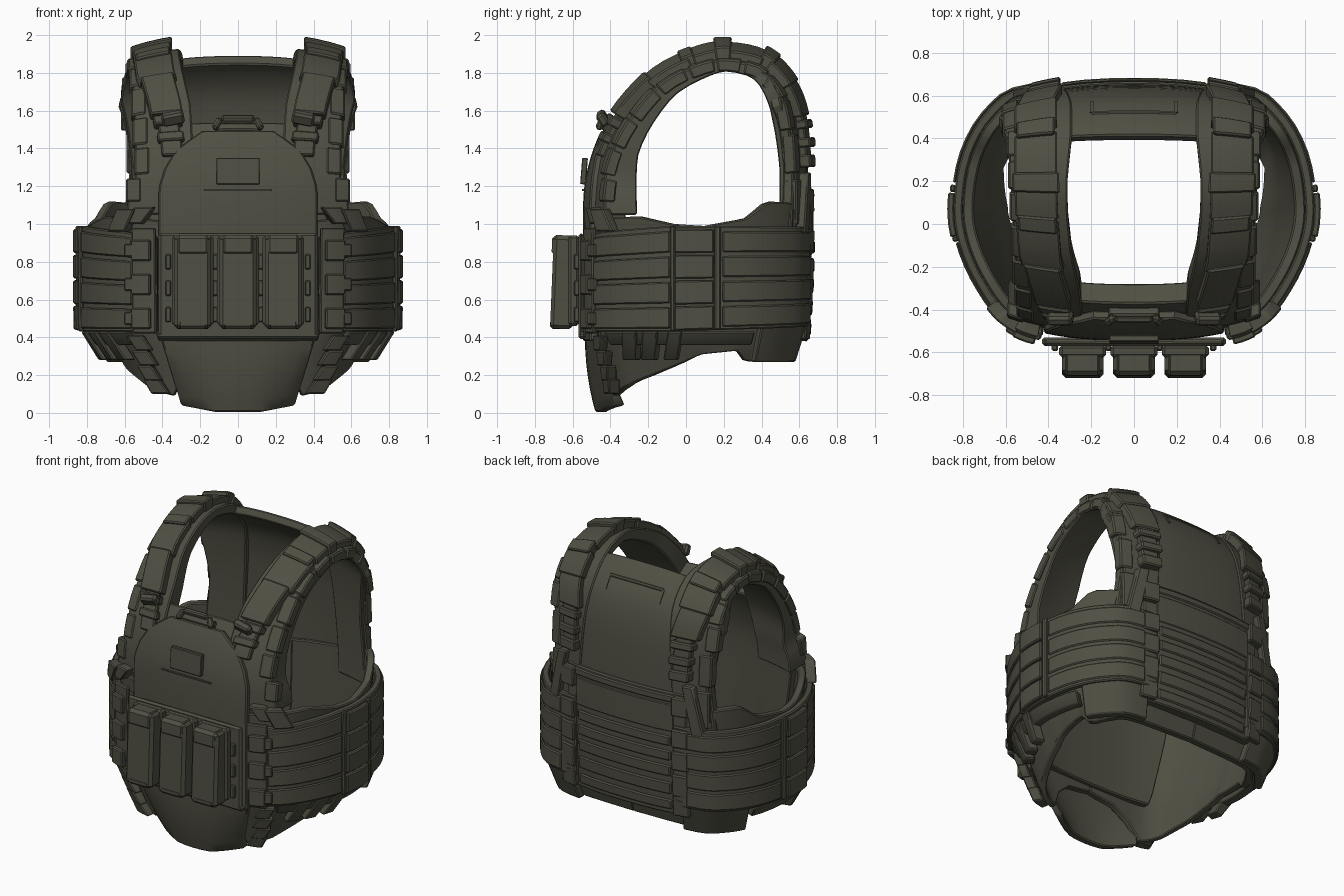
import bpy, bmesh, math
from mathutils import Vector, Matrix

if "Cube" in bpy.data.objects:
    bpy.data.objects.remove(bpy.data.objects["Cube"])

mat = bpy.data.materials.new("olive_fabric")
mat.diffuse_color = (0.080, 0.078, 0.056, 1)
mat.use_nodes = True
mat.node_tree.nodes["Principled BSDF"].inputs["Base Color"].default_value = mat.diffuse_color


def finish(name, bm, bevel, mirror):
    """Soften hard edges, optionally mirror across x, and make the object."""
    bmesh.ops.recalc_face_normals(bm, faces=bm.faces)
    if bevel:
        hard = [e for e in bm.edges if e.calc_face_angle(0) > 0.9]
        bmesh.ops.bevel(bm, geom=hard, offset=bevel, segments=1, affect='EDGES', clamp_overlap=True)
    if mirror:
        dup = bmesh.ops.duplicate(bm, geom=bm.verts[:] + bm.edges[:] + bm.faces[:])["geom"]
        for v in dup:
            if isinstance(v, bmesh.types.BMVert):
                v.co.x *= -1
        bmesh.ops.reverse_faces(bm, faces=[f for f in dup if isinstance(f, bmesh.types.BMFace)])
    me = bpy.data.meshes.new(name)
    bm.to_mesh(me)
    bm.free()
    me.materials.append(mat)
    me.shade_smooth()
    me.set_sharp_from_angle(angle=math.radians(32))
    bpy.context.collection.objects.link(bpy.data.objects.new(name, me))


def slab(name, f, nu, nv, bevel=0.008, mirror=False):
    """Closed curved slab from f(u, v, w); w = 0 inside, w = 1 outside."""
    bm = bmesh.new()
    g = [[[bm.verts.new(f(i / nu, j / nv, w)) for j in range(nv + 1)] for i in range(nu + 1)] for w in (0, 1)]
    for i in range(nu):
        for j in range(nv):
            for s in g:
                bm.faces.new((s[i][j], s[i + 1][j], s[i + 1][j + 1], s[i][j + 1]))
    for i in range(nu):
        for j in (0, nv):
            bm.faces.new((g[0][i][j], g[0][i + 1][j], g[1][i + 1][j], g[1][i][j]))
    for j in range(nv):
        for i in (0, nu):
            bm.faces.new((g[0][i][j], g[0][i][j + 1], g[1][i][j + 1], g[1][i][j]))
    finish(name, bm, bevel, mirror)


def box(name, c, size, rx=0, ry=0, rz=0, bevel=0.012, mirror=False):
    bm = bmesh.new()
    rot = Matrix.Rotation(rz, 4, 'Z') @ Matrix.Rotation(ry, 4, 'Y') @ Matrix.Rotation(rx, 4, 'X')
    bmesh.ops.create_cube(bm, size=1, matrix=Matrix.Translation(c) @ rot @ Matrix.Diagonal((*size, 1)))
    finish(name, bm, bevel, mirror)


def spline(pts, t):
    i = max(0, min(int(t), len(pts) - 2))
    k = t - i
    a, b, c, d = (Vector(pts[max(0, min(j, len(pts) - 1))]) for j in (i - 1, i, i + 1, i + 2))
    return b + 0.5 * k * (c - a + k * (2 * a - 5 * b + 4 * c - d + k * (3 * (b - c) + d - a)))


def tab(pairs, t):
    """Piecewise linear lookup; plain numbers pass through."""
    if isinstance(pairs, (int, float)):
        return pairs
    for (a, p), (b, q) in zip(pairs, pairs[1:]):
        if t <= b:
            return p + (q - p) * max(0, (t - a) / (b - a))
    return pairs[-1][1]


# side profile (y, z): up the chest, over the shoulder, down the back
ARCH = [(-.50, .38), (-.50, .8), (-.50, 1.1), (-.48, 1.27), (-.42, 1.45), (-.31, 1.63), (-.15, 1.80), (.05, 1.90),
        (.22, 1.93), (.42, 1.885), (.56, 1.74), (.62, 1.55), (.64, 1.3), (.645, 1.0), (.64, .7), (.62, .38)]
# half of the waist loop (x, y), front centre to back centre
RING = [(0, -.53), (.40, -.52), (.60, -.44), (.73, -.27), (.81, -.08), (.83, .10), (.79, .33), (.68, .52),
        (.50, .63), (0, .65)]


def arch(t, x, off):
    p, d = spline(ARCH, t), (spline(ARCH, min(t + .03, 15)) - spline(ARCH, max(t - .03, 0))).normalized()
    off -= .07 * (abs(x) / .55) ** 2.5
    return Vector((x, p.x - d.y * off, p.y + d.x * off))


def ring(s, z, off):
    p, d = spline(RING, s), (spline(RING, min(s + .03, 9)) - spline(RING, max(s - .03, 0))).normalized()
    k = max(0, (.45 - z) / .45)
    return Vector(((p.x + d.y * off) * (1 - .17 * k), (p.y - d.x * off) * (1 - .2 * k), z))


def over(name, t0, t1, x0, x1, o0, o1, nt=4, nx=3, mirror=True, bevel=0.008):
    def f(u, v, w):
        t = t0 + (t1 - t0) * u
        a, b = tab(x0, t), tab(x1, t)
        return arch(t, a + (b - a) * v, tab((o0, o1)[w], t))
    slab(name, f, nt, nx, bevel, mirror)


def panel(name, t0, t1, half, o0, o1, nt=16, nx=12):
    neg = -half if isinstance(half, (int, float)) else [(t, -w) for t, w in half]
    over(name, t0, t1, neg, half, o0, o1, nt, nx, False)


def around(name, s0, s1, z0, z1, o0, o1, ns=6, nz=1, skew=0, bevel=0.007, lean=0):
    """Band round the waist; lean pulls its lower edge inward."""
    def f(u, v, w):
        s = s0 + (s1 - s0) * u
        a, b = tab(z0, s), tab(z1, s)
        return ring(s + skew * (v - .5), a + (b - a) * v, (o0, o1)[w] - tab(lean, s) * (1 - v))
    slab(name, f, ns, nz, bevel, True)


# padded inner shell around the waist
around("waist_liner", 0, 9,
       [(0, .34), (.6, .30), (1, .09), (2, .14), (3, .20), (4, .26), (5, .31), (6, .33), (6.3, .27), (9, .28)],
       [(0, .98), (1.5, 1.03), (3, 1.04), (4, 1.0), (5, .99), (6, 1.03), (6.6, 1.12), (7.6, 1.11), (9, 1.0)],
       -.08, -.03, 36, 8, lean=[(0, .02), (1, .03), (2, .06), (3, .10), (4, .13), (5, .13), (6.3, .07), (8, .03), (9, .02)])

# chest and back armour, shoulder pads
panel("chest_armor", 0, 4.5, [(0, .42), (1, .52), (2, .57), (3, .51), (4, .36), (4.5, .25)], -.11, 0)
panel("chest_carrier", 0, 4.15, [(0, .42), (2.5, .42), (3.1, .39), (3.65, .33), (4.15, .19)], 0, .045)
panel("back_armor", 8.95, 15,
      [(8.9, .30), (9.4, .46), (10, .61), (10.4, .635), (11, .60), (12, .57), (13, .61), (15, .57)], -.05, .005, 24)
DEEP = [(2, -.16), (3, -.16), (4, -.12), (5, -.10), (6, -.08), (8, -.045), (9.5, -.055), (11, -.08), (13, -.07)]
over("shoulder_pad", 1.8, 13.4,
     [(2, .3), (3, .28), (4, .24), (5, .25), (6, .29), (7, .31), (8, .31), (9, .29), (10, .29), (13, .35)],
     [(2, .59), (3, .54), (5, .55), (7, .57), (9, .59), (10, .625), (11, .59), (12, .56), (13.4, .60)],
     DEEP, .015, 32, 4)
# quilted edge tabs along the arm opening
for i in range(12):
    t = 2.1 + i * .92
    e = tab([(2, .59), (3, .54), (5, .56), (9, .59), (10, .625), (11, .59), (12, .565), (13.4, .61)], t)
    over("arm_edge_tab", t, t + .8, e - .07, e + .008, -.04, .024, 2, 2)

# shoulder straps with buckles, front to back: (t0, t1, half width, outer offset)
STRAP_X = [(3, .34), (4, .355), (5, .39), (6, .44), (7, .455), (8, .46), (10, .46), (11, .42), (13, .40)]
for t0, t1, h, o in [(3.5, 4.7, .055, .045), (3.9, 4.15, .07, .06), (4.35, 4.6, .075, .075), (4.65, 5.8, .085, .075),
                     (5.7, 6.8, .10, .06), (6.6, 6.95, .09, .075), (6.9, 7.7, .10, .065), (7.6, 8.1, .11, .085),
                     (8.0, 9.0, .10, .06), (8.9, 9.3, .09, .085), (9.2, 10.0, .10, .07), (9.9, 10.9, .09, .06),
                     (10.8, 12.0, .055, .05), (11.0, 11.2, .075, .07), (11.4, 11.6, .07, .075), (11.75, 12, .065, .07)]:
    over("shoulder_strap", t0, t1, [(t, x - h) for t, x in STRAP_X], [(t, x + h) for t, x in STRAP_X], 0, o, 4, 3)
box("strap_release", (.345, -.44, 1.56), (.12, .05, .07), rx=.6, ry=.2, mirror=True)

# chest details: patch, seam, drag handle
box("chest_patch", (0, -.54, 1.28), (.23, .03, .14), rx=-.08, bevel=.004)
box("chest_seam", (0, -.545, 1.18), (.36, .012, .008), bevel=0)
panel("handle_base", 4.15, 4.35, .12, 0, .045, 2, 4)
box("drag_handle", (0, -.445, 1.56), (.18, .03, .035), rx=-.5)
box("handle_end", (.11, -.45, 1.53), (.035, .04, .07), rx=-.4, ry=-.5, mirror=True)

# pouch platform and three magazine pouches
box("pouch_platform", (0, -.555, .675), (.84, .03, .55))
box("platform_hem", (0, -.55, .41), (.86, .04, .035))
for x in (-.24, 0, .24):
    box("pouch_sleeve", (x, -.595, .70), (.22, .06, .48), bevel=.015)
    box("magazine_pouch", (x, -.65, .69), (.195, .12, .49), rx=-.04, bevel=.018)
    box("pouch_flap", (x, -.645, .885), (.18, .13, .11), rx=-.04, bevel=.02)
    box("pouch_pull_tab", (x, -.665, .47), (.16, .11, .05), bevel=.015)
for x in (.12, .37):
    for z in (.52, .66, .80):
        box("pouch_loop", (x, -.575, z), (.03, .035, .08), bevel=.006, mirror=True)


# lower abdomen flap, wrapping back at its sides
def flap(u, v, w):
    q = abs(2 * u - 1)
    x = (u * 2 - 1) * (.41 - .11 * v)
    z = .40 - .395 * v + .035 * v * max(0, q - .4) / .6
    return Vector((x, -.535 + .055 * v * v + (.05 + .06 * v) * q ** 2.2 + (1 - w) * .05, z))


slab("abdomen_flap", flap, 10, 6)

# cummerbund: base wrap, webbing rows and side columns
TOP = [(1, .93), (2, .96), (4, .99), (8, .985), (9, .98)]
LOW = [(1, .43), (4, .43), (8.4, .46)]


def mix(k):
    return [(s, tab(LOW, s) + (tab(TOP, s) - tab(LOW, s)) * k) for s in (1, 2, 4, 8, 8.4)]


around("cummerbund", 1.1, 8.3, LOW, TOP, -.03, .012, 28)
for k in range(4):
    a, b = mix(.03 + .24 * k), mix(.23 + .24 * k)
    around("front_webbing", 1.7, 4.0, a, b, .01, .025, 8)
    around("rear_webbing", 5.4, 8.1, a, b, .01, .025, 9)
    around("side_webbing", 4.15, 5.2, mix(.01 + .245 * k), mix(.235 + .245 * k), .01, .042, 3)
for s in (4.02, 5.22):
    around("side_column", s, s + .14, mix(0), mix(1), .01, .035, 1)

# front side buckles and their column
around("buckle_column", 1.12, 1.7, .42, .98, .0, .03, 3)
for z in (.50, .68, .86):
    around("side_buckle", 1.2, 1.65, z - .055, z + .055, .02, .055, 3)
    around("buckle_clip", 1.6, 1.85, z - .035, z + .035, .01, .05, 2)
around("upper_buckle", 1.75, 2.3, .96, 1.08, -.03, .035, 3, 1, -.3)
around("upper_buckle_strap", 1.3, 1.8, 1.0, 1.09, -.06, .02, 3, 1, -.3)

# hanging straps below the cummerbund
for i, (z, s) in enumerate([(.14, 1.42), (.21, 1.52), (.29, 1.58), (.37, 1.6)]):
    around("lower_front_strap", s - .26 + .04 * (i % 2), s + .26, z - .04, z + .04, -.08 + .015 * i, .0 + .005 * i, 2, 1, .2)
for s in (2.5, 3.1, 3.8):
    around("lower_side_strap", s, s + .42, .28, .43, -.06, .015, 2, 1, .25, lean=.04)
around("lower_side_band", 2.0, 6.2, .36, .43, -.06, .0, 12, lean=.02)
around("rear_hip_flap", 6.35, 8.2, .27, .46, -.06, .0, 8, lean=.01)

# back carrier, upper seam plate, webbing rows and buckles
panel("back_carrier", 12.35, 15, .44, 0, .022, 10, 8)
panel("back_top_seam", 9.6, 9.7, .20, 0, .01, 2, 6)
over("back_seam_end", 9.65, 10.1, .19, .205, 0, .01, 2, 1, bevel=0)
panel("back_pocket_flap", 12.4, 12.55, .37, .02, .035, 2, 6)
panel("back_pocket", 12.6, 13.2, .36, .02, .03, 3, 6)
for k in range(5):
    t = 13.3 + k * .33
    panel("back_webbing", t, t + .22, .34, .02, .038, 2, 6)
for t in (12.4, 13.1, 13.6, 14.1, 14.55):
    over("back_side_buckle", t, t + .4, .36, .47, .0, .06, 2, 2)
over("back_diagonal_strap", 12.1, 13.3, [(12, .42), (13.3, .5)], [(12, .49), (13.3, .58)], .0, .06, 4, 2)
panel("back_hem", 14.8, 15, .5, -.02, .025, 2, 8)
